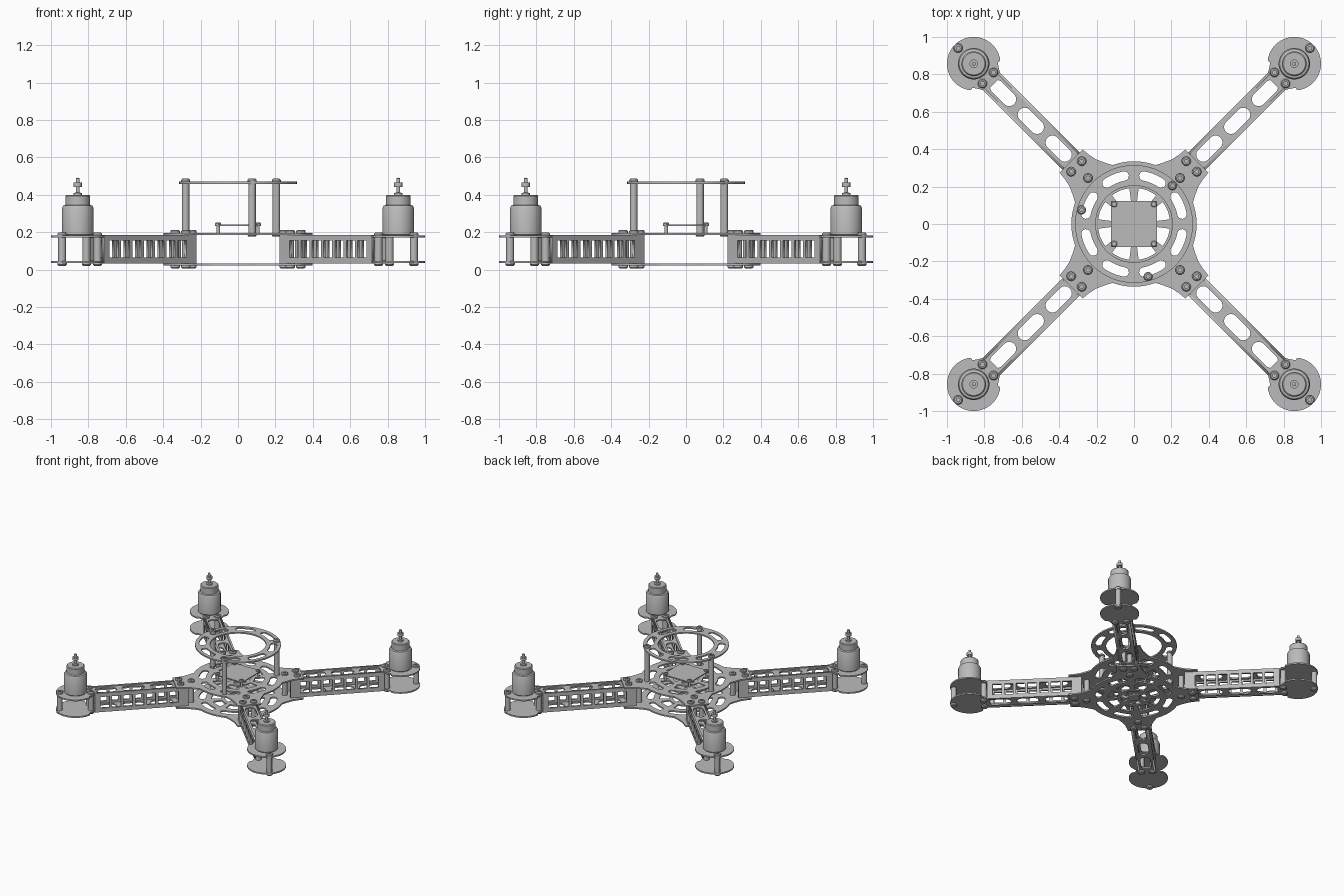
import bpy, bmesh
from math import radians, cos, sin, pi
from mathutils import Matrix, Vector

cube = bpy.data.objects.get("Cube")
if cube:
    bpy.data.objects.remove(cube, do_unlink=True)

grey = bpy.data.materials.new("frame_grey")
grey.use_nodes = True
grey.diffuse_color = (0.5, 0.5, 0.5, 1)
grey.node_tree.nodes["Principled BSDF"].inputs["Base Color"].default_value = (0.5, 0.5, 0.5, 1)


def add(name, mesh, matrix=Matrix()):
    ob = bpy.data.objects.new(name, mesh)
    bpy.context.collection.objects.link(ob)
    mesh.materials.clear()
    mesh.materials.append(grey)
    ob.matrix_world = matrix
    return ob


def plate(name, outlines, low, high, matrix=Matrix()):
    """Flat plate: the first outline is the edge, the others are holes."""
    curve = bpy.data.curves.new(name, 'CURVE')
    curve.dimensions = '2D'
    curve.fill_mode = 'BOTH'
    curve.extrude = (high - low) / 2
    for pts in outlines:
        s = curve.splines.new('POLY')
        s.points.add(len(pts) - 1)
        for p, q in zip(s.points, pts):
            p.co = (q[0], q[1], 0, 1)
        s.use_cyclic_u = True
    tmp = bpy.data.objects.new(name + "_curve", curve)
    bpy.context.collection.objects.link(tmp)
    graph = bpy.context.evaluated_depsgraph_get()
    mesh = bpy.data.meshes.new_from_object(tmp.evaluated_get(graph))
    bpy.data.objects.remove(tmp, do_unlink=True)
    return add(name, mesh, matrix @ Matrix.Translation((0, 0, (low + high) / 2)))


def lathe(name, profile, matrix=Matrix(), steps=20):
    """Turned part from (radius, height) points."""
    bm = bmesh.new()
    vs = [bm.verts.new((r, 0, z)) for r, z in profile]
    es = [bm.edges.new(pair) for pair in zip(vs, vs[1:])]
    bmesh.ops.spin(bm, geom=vs + es, cent=(0, 0, 0), axis=(0, 0, 1),
                   angle=2 * pi, steps=steps, use_duplicate=False)
    bmesh.ops.remove_doubles(bm, verts=bm.verts, dist=0.0001)
    bmesh.ops.recalc_face_normals(bm, faces=bm.faces)
    mesh = bpy.data.meshes.new(name)
    bm.to_mesh(mesh)
    bm.free()
    ob = add(name, mesh, matrix)
    bpy.context.view_layer.objects.active = ob
    ob.select_set(True)
    bpy.ops.object.shade_smooth_by_angle(angle=radians(35))
    ob.select_set(False)
    return ob


def arc(r, a, b, n, cx=0):
    return [(cx + r * cos(radians(a + (b - a) * i / n)),
             r * sin(radians(a + (b - a) * i / n))) for i in range(n + 1)]


def circle(r, n=64):
    return arc(r, 0, 360, n)[:-1]


def sector(r0, r1, mid, half):
    return arc(r1, mid - half, mid + half, 8) + arc(r0, mid + half, mid - half, 8)


def curved_slot(r, width, mid, half):
    """Arc-shaped slot with round ends."""
    w = width / 2
    def cap(a, start):
        c = Vector((r * cos(radians(a)), r * sin(radians(a))))
        return [(c.x + w * cos(radians(start + d)), c.y + w * sin(radians(start + d)))
                for d in range(30, 180, 30)]
    a, b = mid - half, mid + half
    return arc(r + w, a, b, 8) + cap(b, b) + arc(r - w, b, a, 8) + cap(a, a + 180)


def slot(x, length, width):
    w, h = width / 2, (length - width) / 2
    return arc(w, -90, 90, 8, x + h) + arc(w, 90, 270, 8, x - h)


def rect(x0, x1, y0, y1):
    return [(x0, y0), (x1, y0), (x1, y1), (x0, y1)]


def bolt(name, x, y, low, high, r, head, matrix=Matrix(), tall=0.016):
    """Post running between low and high with a socket head at each end."""
    top = [(r, high), (head, high), (head, high + tall * 0.6), (head * 0.75, high + tall),
           (head * 0.4, high + tall), (head * 0.4, high + tall * 0.4), (0, high + tall * 0.4)]
    bottom = [(0, low - tall), (head * 0.75, low - tall), (head, low - tall * 0.6),
              (head, low), (r, low)]
    return lathe(name, bottom + top, matrix @ Matrix.Translation((x, y, 0)), 16)


# Hub plates: round centre flaring into four arm tabs
flare = [(0.345, 0.12), (0.385, 0.102), (0.43, 0.092), (0.475, 0.087)]
hub = []
for k in range(4):
    turn = Matrix.Rotation(radians(45 + 90 * k), 2)
    tab = [(u, -v) for u, v in flare] + flare[::-1] + arc(0.335, 25, 65, 10)
    hub += [tuple(turn @ Vector(p)) for p in tab]
eighths = [22.5 + 45 * k for k in range(8)]
ring_slots = [curved_slot(0.262, 0.05, a, 11) for a in eighths]
spokes = [sector(0.125, 0.193, a, 15) for a in eighths]
centre = [sector(0.04, 0.095, 45 + 90 * k, 32) for k in range(4)]
for name, z in (("hub_lower_plate", 0.022), ("hub_upper_plate", 0.186)):
    plate(name, [hub] + ring_slots + spokes + centre, z, z + 0.011)

# Raised guard ring on three posts
plate("guard_ring", [circle(0.315), circle(0.205)] + ring_slots, 0.459, 0.47)
for i, a in enumerate((45, 165, 285)):
    bolt(f"ring_post_{i + 1}", 0.29 * cos(radians(a)), 0.29 * sin(radians(a)),
         0.192, 0.47, 0.02, 0.024)

# Control board on four small standoffs
plate("control_board", [rect(-0.122, 0.122, -0.122, 0.122)], 0.232, 0.24)
for x in (-0.106, 0.106):
    for y in (-0.106, 0.106):
        bolt(f"board_standoff_{'left' if x > 0 else 'right'}_{'back' if y > 0 else 'front'}",
             x, y, 0.197, 0.24, 0.01, 0.016, tall=0.012)

# Shared arm outlines, laid along local +x
arm_top = [rect(0.4, 1.08, -0.056, 0.056)] + [slot(x, 0.168, 0.075) for x in (0.57, 0.78, 0.99)]
pitch = 0.086
arm_side = [rect(0.38, 1.08, 0.033, 0.186)]
arm_side += [rect(0.455 + pitch * i, 0.52 + pitch * i, 0.065, 0.155) for i in range(7)]
neck = [(1.125, 0.095), (1.095, 0.075), (1.06, 0.056)]
mount = ([(u, -v) for u, v in neck[::-1]] + arc(0.143, -128, 128, 40, 1.212) + neck)
motor = [(0, 0.182), (0.078, 0.182), (0.084, 0.188), (0.084, 0.33), (0.078, 0.342), (0.066, 0.346),
         (0.066, 0.394), (0.06, 0.4), (0.022, 0.4), (0.022, 0.41), (0.01, 0.412), (0.01, 0.442),
         (0.022, 0.442), (0.022, 0.465), (0.01, 0.465), (0.01, 0.488), (0, 0.492)]
upright = Matrix.Rotation(pi / 2, 4, 'X')

for k, corner in enumerate(("back_left", "back_right", "front_right", "front_left")):
    place = Matrix.Rotation(radians(45 + 90 * k), 4, 'Z')
    # Box arm: slotted top and bottom, windowed side walls
    plate(f"{corner}_arm_top", arm_top, 0.17, 0.181, place)
    plate(f"{corner}_arm_bottom", arm_top, 0.038, 0.049, place)
    for side, v in (("a", -0.059), ("b", 0.059)):
        plate(f"{corner}_arm_wall_{side}", arm_side, v - 0.007, v + 0.007, place @ upright)
    # Motor mount plates and motor
    plate(f"{corner}_mount_upper", [mount], 0.171, 0.182, place)
    plate(f"{corner}_mount_lower", [mount], 0.036, 0.047, place)
    lathe(f"{corner}_motor", motor, place @ Matrix.Translation((1.212, 0, 0)), 40)
    # Fasteners
    for n, (u, v) in enumerate(((1.104, -0.042), (1.104, 0.042), (1.33, 0))):
        bolt(f"{corner}_mount_bolt_{n + 1}", u, v, 0.036, 0.182, 0.021, 0.025, place)
    for n, (u, v) in enumerate(((0.435, -0.04), (0.435, 0.04), (0.348, 0))):
        bolt(f"{corner}_hub_bolt_{n + 1}", u, v, 0.022, 0.197, 0.02, 0.025, place)
